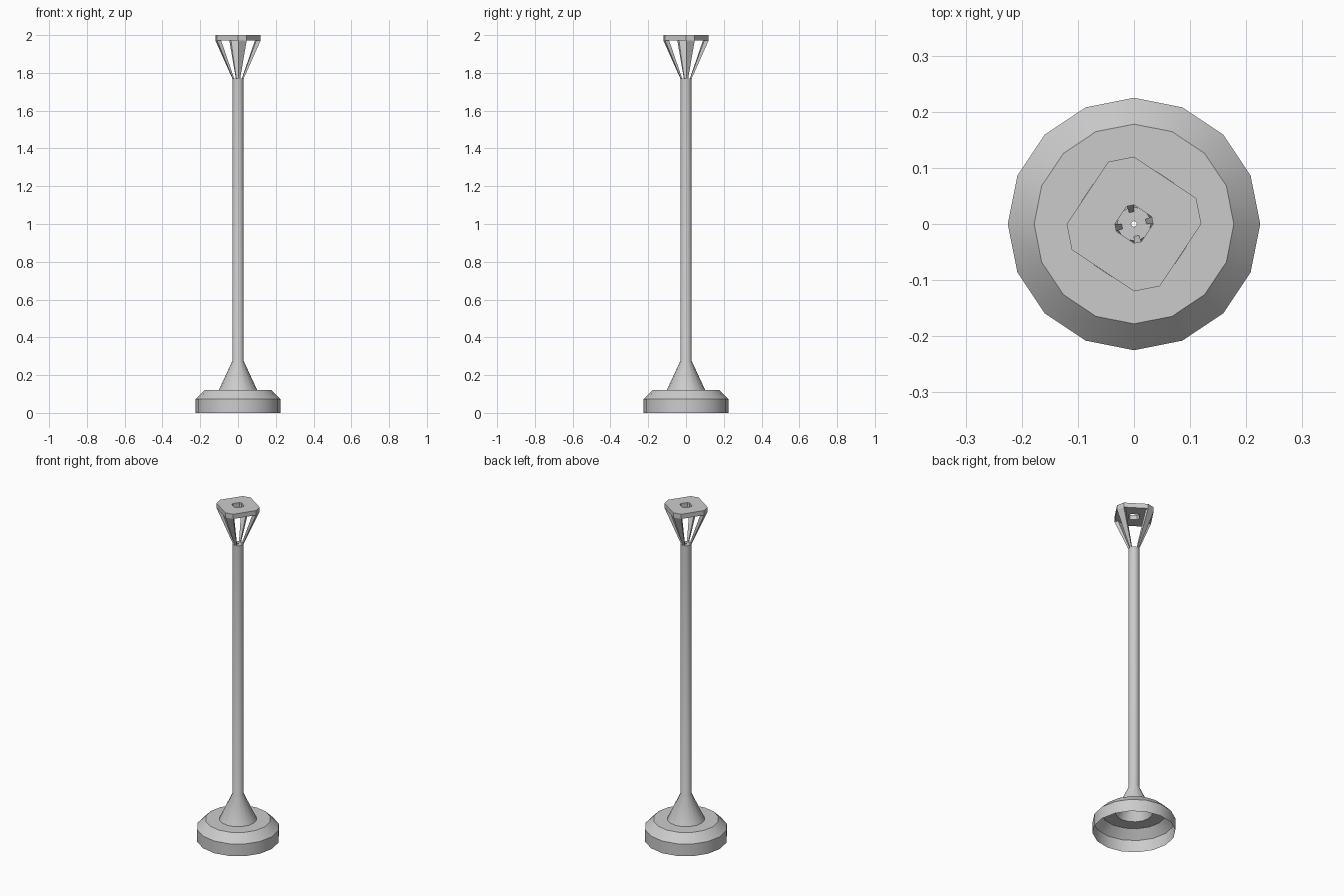
import bpy, bmesh
from math import cos, sin, tau, radians

if "Cube" in bpy.data.objects:
    bpy.data.objects.remove(bpy.data.objects["Cube"])

SIDES = 16


def pt(r, i, z):
    """Point number i on a 16-sided ring."""
    a = tau * i / SIDES
    return (r * cos(a), r * sin(a), z)


def finish(name, bm, recalc=True):
    bmesh.ops.remove_doubles(bm, verts=bm.verts, dist=1e-5)
    if recalc:
        bmesh.ops.recalc_face_normals(bm, faces=bm.faces)
    me = bpy.data.meshes.new(name)
    bm.to_mesh(me)
    bm.free()
    ob = bpy.data.objects.new(name, me)
    bpy.context.collection.objects.link(ob)
    bpy.ops.object.select_all(action='DESELECT')
    ob.select_set(True)
    bpy.context.view_layer.objects.active = ob
    bpy.ops.object.shade_smooth_by_angle(angle=radians(30))
    return ob


def loft(bm, rings):
    """Join closed rings of points, from first to last, with quads."""
    rows = [[bm.verts.new(p) for p in ring] for ring in rings]
    for a, b in zip(rows, rows[1:]):
        n = len(a)
        for i in range(n):
            j = (i + 1) % n
            bm.faces.new((a[i], a[j], b[j], b[i]))


def lathe(name, profile):
    bm = bmesh.new()
    loft(bm, [[pt(r, i, z) for i in range(SIDES)] for r, z in profile])
    return finish(name, bm, recalc=False)


# Hollow foot, open underneath
lathe("base", [(0.225, 0), (0.225, 0.073), (0.178, 0.12), (0.102, 0.12)])

# Flared foot of the pole, shaft and pierced top cap
lathe("pole", [(0.102, 0.12), (0.03, 0.275), (0.03, 1.77), (0.005, 1.77)])

# Four flaring struts, each one sixteenth of a turn wide
bm = bmesh.new()
for k in range(0, SIDES, 4):
    loft(bm, [[pt(ro, k, z), pt(ro, k + 1, z), pt(ri, k + 1, z), pt(ri, k, z)]
              for ro, ri, z in ((0.03, 0.022, 1.77), (0.12, 0.097, 1.972))])
finish("struts", bm, recalc=False)

# Top plate: square with clipped corners and a central hole
corners = [k + d for k in range(0, SIDES, 4) for d in (0, 1)]
outline = [(0.12, 1.972), (0.12, 2.0), (0.034, 2.0), (0.034, 1.972), (0.12, 1.972)]
bm = bmesh.new()
loft(bm, [[pt(r, i, z) for i in corners] for r, z in outline])
finish("top_plate", bm)
